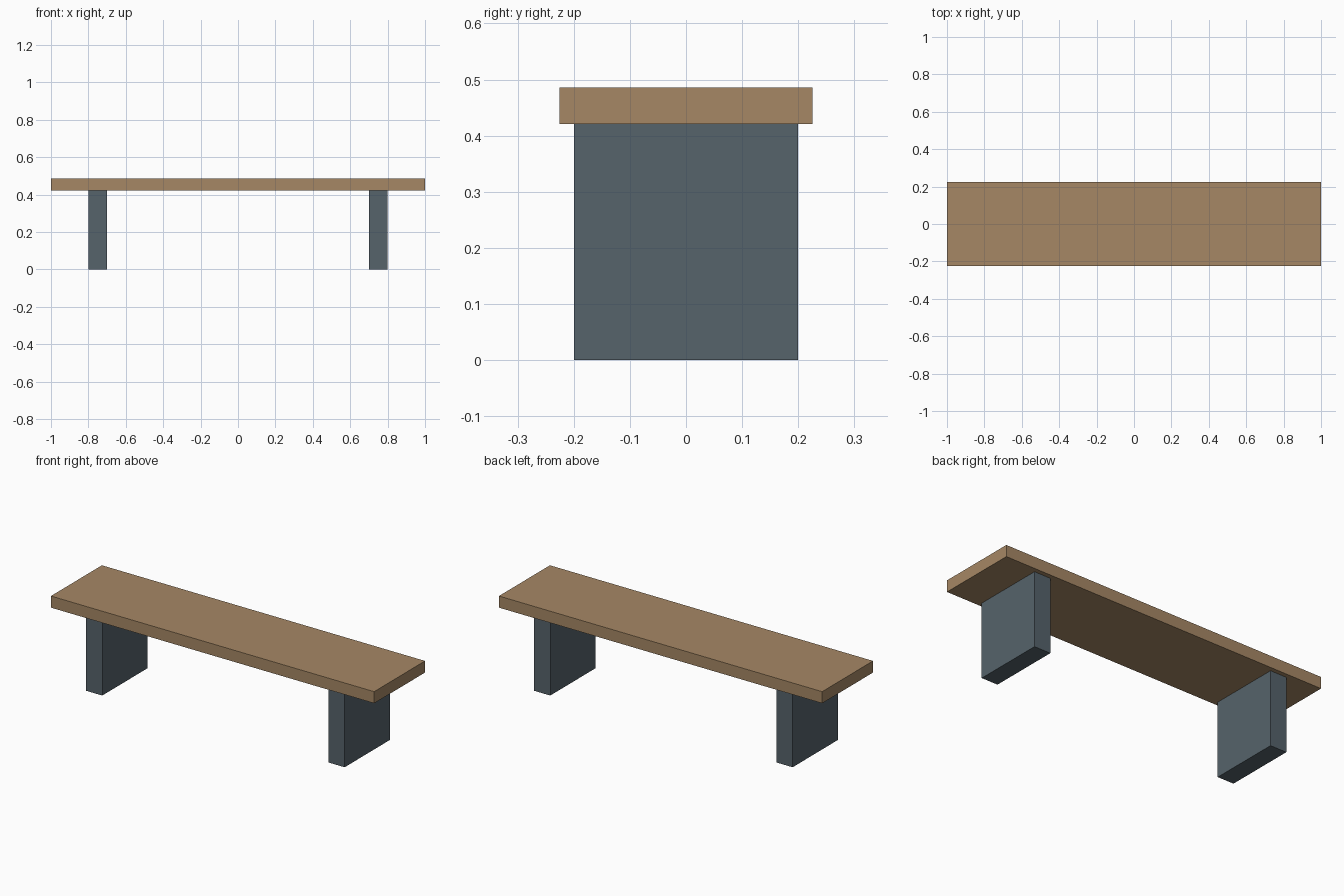
import bpy

cube = bpy.data.objects.get("Cube")
if cube:
    bpy.data.objects.remove(cube, do_unlink=True)


def make_material(name, rgb):
    mat = bpy.data.materials.new(name)
    mat.use_nodes = True
    color = (*rgb, 1.0)
    mat.diffuse_color = color
    mat.node_tree.nodes["Principled BSDF"].inputs["Base Color"].default_value = color
    return mat


def make_box(name, size, x, bottom, mat):
    """Box centred on y = 0, resting at height bottom."""
    bpy.ops.mesh.primitive_cube_add(size=1, location=(x, 0, bottom + size[2] / 2))
    box = bpy.context.object
    box.name = name
    box.scale = size
    bpy.ops.object.transform_apply(location=False, rotation=False, scale=True)
    box.data.materials.append(mat)
    return box


wood = make_material("warm wood", (0.38, 0.245, 0.13))
slate = make_material("slate grey", (0.093, 0.125, 0.147))

leg_height = 0.421
seat_thickness = 0.065

# Seat plank
make_box("seat", (2.0, 0.45, seat_thickness), 0, leg_height, wood)

# Slab legs
for side, sign in (("left", 1), ("right", -1)):
    make_box(f"{side}_leg", (0.1, 0.4, leg_height), sign * 0.75, 0, slate)
